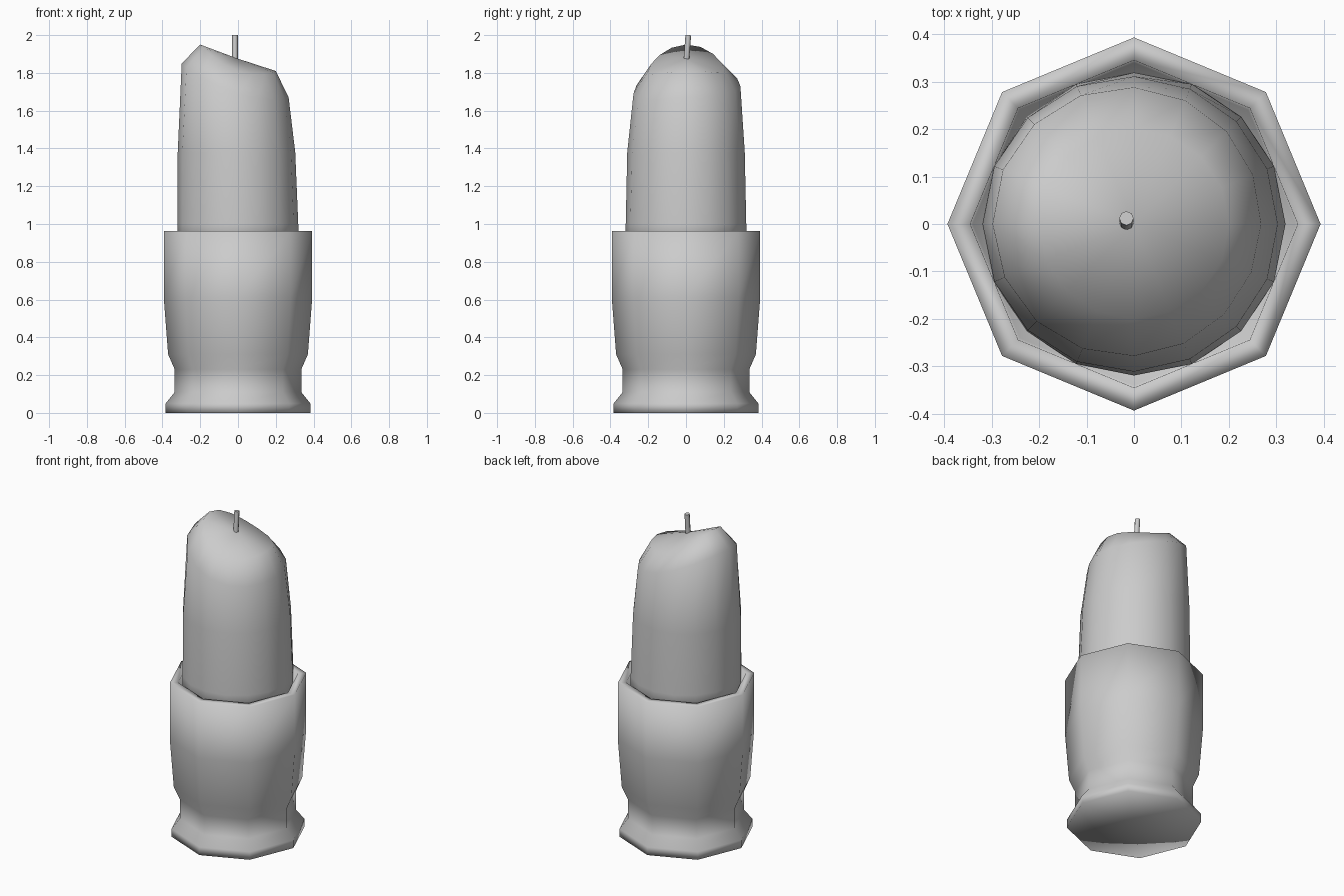
import bpy, bmesh
from math import sin, cos, pi
from mathutils import Vector

if "Cube" in bpy.data.objects:
    bpy.data.objects.remove(bpy.data.objects["Cube"])


def loft(name, sides, ring_funcs, bottom, top):
    """Join rings given as functions angle -> (radius, height); close with centre points."""
    bm = bmesh.new()
    rings = []
    for f in ring_funcs:
        ring = []
        for i in range(sides):
            a = 2 * pi * i / sides
            r, z = f(a)
            ring.append(bm.verts.new((r * cos(a), r * sin(a), z)))
        rings.append(ring)
    for lo, hi in zip(rings, rings[1:]):
        for i in range(sides):
            j = (i + 1) % sides
            bm.faces.new((lo[i], lo[j], hi[j], hi[i]))
    for ring, z, flip in ((rings[0], bottom, True), (rings[-1], top, False)):
        c = bm.verts.new((0, 0, z))
        for i in range(sides):
            f = [ring[i], ring[(i + 1) % sides], c]
            bm.faces.new(f[::-1] if flip else f)
    bmesh.ops.recalc_face_normals(bm, faces=bm.faces)
    for f in bm.faces:
        f.smooth = True
    me = bpy.data.meshes.new(name)
    bm.to_mesh(me)
    bm.free()
    ob = bpy.data.objects.new(name, me)
    bpy.context.collection.objects.link(ob)
    return ob


def circle(r, z):
    return lambda a: (r, z)


# Octagonal holder: flared foot, waist, cup, rim and inner wall
holder_profile = [(0.383, 0), (0.383, 0.05), (0.335, 0.11), (0.335, 0.23),
                  (0.37, 0.31), (0.393, 0.61), (0.393, 0.963),
                  (0.345, 0.963), (0.34, 0.86)]
loft("candle_holder", 8, [circle(r, z) for r, z in holder_profile], 0, 0.86)


# Candle: tapered shaft with a lopsided melted shoulder and slanted top
def shaft(a):
    return 0.311 - 0.008 * cos(a), 1.38


def shoulder(a):
    return (0.283 - 0.015 * cos(a) + 0.005 * sin(a),
            1.735 - 0.09 * cos(a) + 0.025 * cos(2 * a) + 0.02 * sin(a))


def lip(a):
    return 0.2, 1.848 - 0.07 * cos(a) + 0.032 * cos(2 * a) + 0.006 * sin(a)


loft("candle", 16, [circle(0.32, 0.87), circle(0.319, 1.0), shaft, shoulder, lip],
     0.87, 1.875)

# Wick, leaning slightly backwards
start, end = Vector((-0.016, 0.0, 1.84)), Vector((-0.016, 0.012, 2.0))
bpy.ops.mesh.primitive_cylinder_add(vertices=8, radius=0.015, depth=(end - start).length,
                                    location=(start + end) / 2)
wick = bpy.context.object
wick.name = "wick"
wick.rotation_euler = (end - start).to_track_quat('Z', 'Y').to_euler()
bpy.ops.object.shade_smooth_by_angle(angle=pi / 3)
